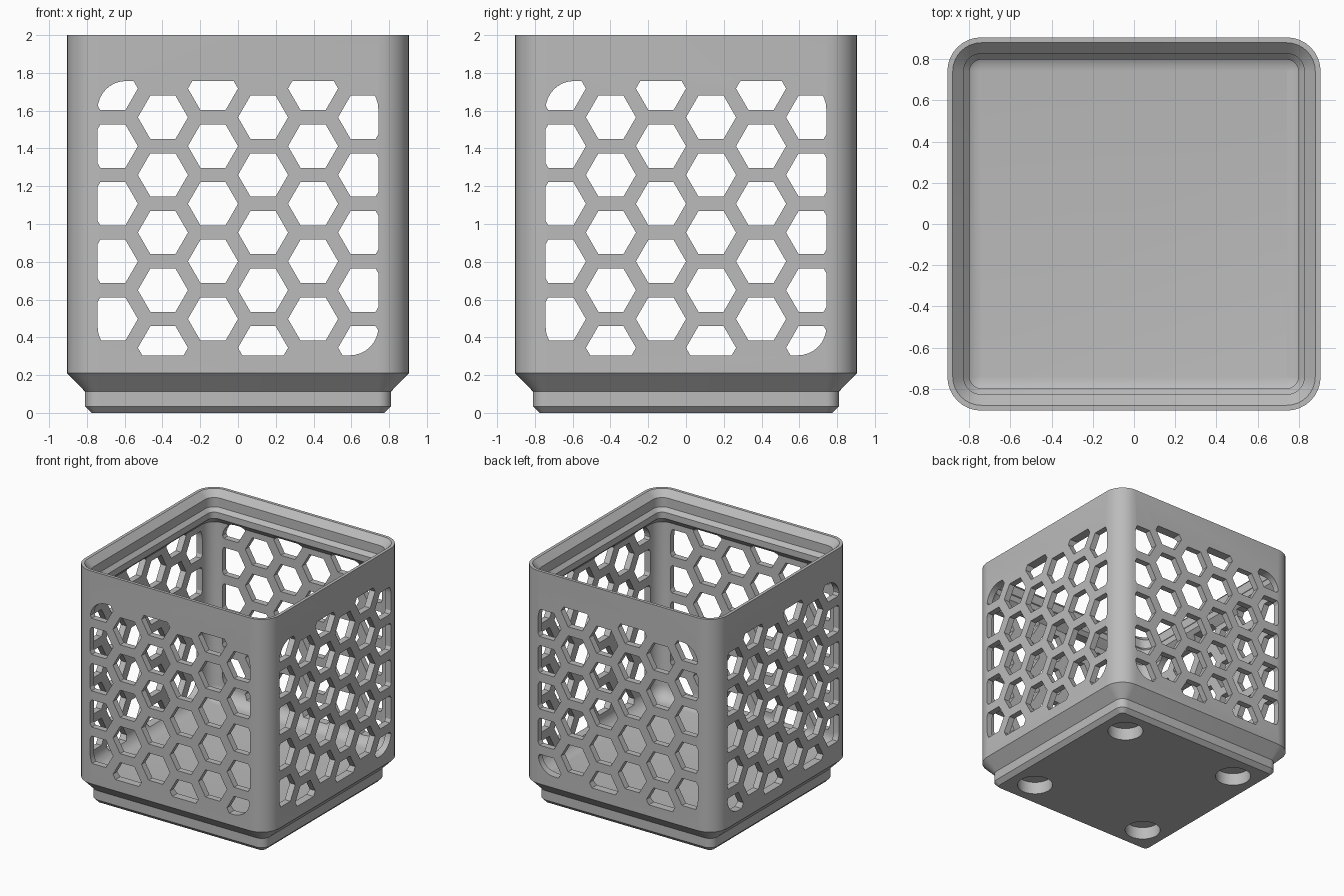
import bpy, bmesh, math
from mathutils import Matrix

if "Cube" in bpy.data.objects:
    bpy.data.objects.remove(bpy.data.objects["Cube"], do_unlink=True)

grey = bpy.data.materials.new("light_grey")
grey.use_nodes = True
grey.diffuse_color = (0.5, 0.5, 0.5, 1)
grey.node_tree.nodes["Principled BSDF"].inputs["Base Color"].default_value = (0.5, 0.5, 0.5, 1)

HALF, RADIUS, HEIGHT = 0.905, 0.164, 2.0
INNER, FLOOR, FILLET = 0.853, 0.25, 0.11


def finish(name, bm):
    bmesh.ops.recalc_face_normals(bm, faces=bm.faces)
    mesh = bpy.data.meshes.new(name)
    bm.to_mesh(mesh)
    bm.free()
    mesh.materials.append(grey)
    obj = bpy.data.objects.new(name, mesh)
    bpy.context.collection.objects.link(obj)
    return obj


def rounded_rect(hx, hy, r, steps=8):
    pts = []
    for quarter, (sx, sy) in enumerate(((1, 1), (-1, 1), (-1, -1), (1, -1))):
        for i in range(steps + 1):
            a = math.pi / 2 * (quarter + i / steps)
            pts.append((sx * (hx - r) + r * math.cos(a), sy * (hy - r) + r * math.sin(a)))
    return pts


def loft(bm, rings):
    """Join equal-length rings of 3D points into a capped solid."""
    loops = [[bm.verts.new(p) for p in ring] for ring in rings]
    n = len(loops[0])
    for a, b in zip(loops, loops[1:]):
        for i in range(n):
            bm.faces.new((a[i], a[(i + 1) % n], b[(i + 1) % n], b[i]))
    bm.faces.new(loops[0])
    bm.faces.new(loops[-1])


def prism(bm, outline, centre, depth):
    """Extrude an outline in the xz plane along y."""
    loft(bm, [[(x + centre[0], y, z + centre[1]) for x, z in outline]
              for y in (-depth, depth)])


def boolean(target, tool, operation):
    mod = target.modifiers.new("cut", "BOOLEAN")
    mod.operation, mod.object, mod.solver = operation, tool, "EXACT"
    bpy.ops.object.select_all(action="DESELECT")
    bpy.context.view_layer.objects.active = target
    target.select_set(True)
    bpy.ops.object.modifier_apply(modifier=mod.name)
    bpy.data.objects.remove(tool, do_unlink=True)


# Bin shell: stepped foot, outer wall, stacking lip, inner wall, floor fillet
profile = [(0.776, 0), (0.81, 0.035), (0.81, 0.113), (HALF, 0.21), (HALF, HEIGHT),
           (0.879, HEIGHT), (0.826, 1.947), (0.826, 1.869), (0.797, 1.838),
           (0.797, 1.786), (INNER, 1.73)]
for i in range(7):
    a = math.pi / 2 * i / 6
    profile.append((INNER - FILLET * (1 - math.cos(a)), FLOOR + FILLET * (1 - math.sin(a))))

bm = bmesh.new()
rings = []
for half, z in profile:
    r = max(half - (HALF - RADIUS), 0.002)
    rings.append([(x, y, z) for x, y in rounded_rect(half, half, r)])
loft(bm, rings)
bin_shell = finish("bin_shell", bm)


# Honeycomb windows, trimmed to a rounded panel, cut through both wall pairs
def honeycomb_cutter(turn):
    pitch_x, pitch_z, mid_z, r = 0.265, 0.305, 1.031, 0.1325
    hexagon = [(r * math.cos(math.pi / 3 * k), r * math.sin(math.pi / 3 * k)) for k in range(6)]
    bm = bmesh.new()
    for col in range(6):
        shift = pitch_z / 4 * (1 if col % 2 == 0 else -1)
        for row in range(-2, 3):
            prism(bm, hexagon, ((col - 2.5) * pitch_x, mid_z + shift + row * pitch_z), 1.1)
    cutter = finish("honeycomb_cutter", bm)
    bm = bmesh.new()
    prism(bm, rounded_rect(0.743, 0.726, 0.15), (0, mid_z), 1.05)
    boolean(cutter, finish("panel_cutter", bm), "INTERSECT")
    cutter.data.transform(Matrix.Rotation(turn, 4, "Z"))
    cutter.hide_render = True
    return cutter


for turn in (0, math.pi / 2):
    boolean(bin_shell, honeycomb_cutter(turn), "DIFFERENCE")

# Magnet pockets under the foot
bm = bmesh.new()
for sx in (-1, 1):
    for sy in (-1, 1):
        bmesh.ops.create_cone(bm, cap_ends=True, segments=32, radius1=0.14, radius2=0.14,
                              depth=0.21, matrix=Matrix.Translation((sx * 0.56, sy * 0.56, 0)))
boolean(bin_shell, finish("magnet_cutter", bm), "DIFFERENCE")

# Smooth rounded corners, keep hard edges
bin_shell.select_set(True)
bpy.context.view_layer.objects.active = bin_shell
bpy.ops.object.shade_smooth_by_angle(angle=math.radians(25))
